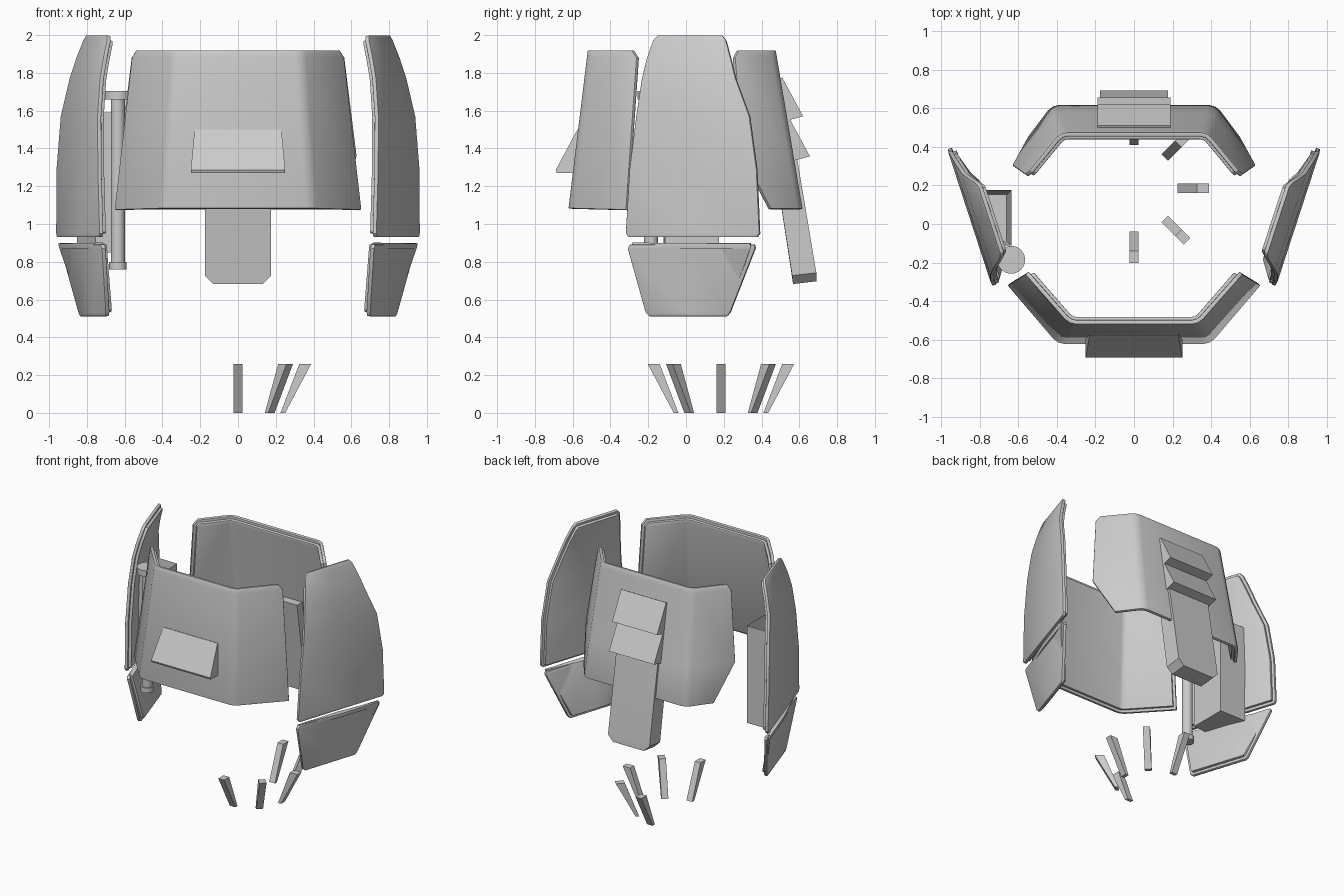
import bpy, bmesh, math
from mathutils import Vector

if "Cube" in bpy.data.objects:
    bpy.data.objects.remove(bpy.data.objects["Cube"])

grey = bpy.data.materials.new("armour_grey")
grey.diffuse_color = (0.6, 0.6, 0.6, 1)
grey.use_nodes = True
grey.node_tree.nodes["Principled BSDF"].inputs["Base Color"].default_value = grey.diffuse_color


def finish(name, bm, mods=()):
    """Make an object, bake its modifiers and smooth only the soft edges."""
    me = bpy.data.meshes.new(name)
    bm.to_mesh(me)
    bm.free()
    ob = bpy.data.objects.new(name, me)
    bpy.context.collection.objects.link(ob)
    for kind, props in mods:
        m = ob.modifiers.new(kind, kind)
        for k, v in props.items():
            setattr(m, k, v)
    if mods:
        dg = bpy.context.evaluated_depsgraph_get()
        baked = bpy.data.meshes.new_from_object(ob.evaluated_get(dg))
        ob.modifiers.clear()
        ob.data = baked
    ob.data.materials.clear()
    ob.data.materials.append(grey)
    ob.data.polygons.foreach_set("use_smooth", [True] * len(ob.data.polygons))
    ob.data.set_sharp_from_angle(angle=math.radians(30))
    return ob


def shell(name, rows, mirror=False):
    """Outer plate from rows of points (top first), plus an inset inner liner."""
    for liner in (False, True):
        bm = bmesh.new()
        grid = [[bm.verts.new(p) for p in r] for r in rows]
        for a, b in zip(grid, grid[1:]):
            for i in range(len(a) - 1):
                bm.faces.new((a[i], b[i], b[i + 1], a[i + 1]))
        bm.normal_update()
        folds = [e for e in bm.edges if len(e.link_faces) == 2
                 and e.calc_face_angle() > math.radians(25)]
        if folds:
            bmesh.ops.bevel(bm, geom=folds, offset=0.035, segments=2,
                            profile=0.5, affect='EDGES')
        if liner:
            rim = bmesh.ops.inset_region(bm, faces=bm.faces[:], thickness=0.02,
                                         use_boundary=True, use_even_offset=True)
            bmesh.ops.delete(bm, geom=rim["faces"], context='FACES')
            bm.normal_update()
            for v, n in [(v, v.normal.copy()) for v in bm.verts]:
                v.co -= n * 0.012
        mods = [("SOLIDIFY", dict(thickness=0.03 if liner else 0.023, offset=-1)),
                ("BEVEL", dict(width=0.005, segments=2, limit_method='ANGLE',
                               angle_limit=math.radians(45)))]
        if mirror:
            mods.append(("MIRROR", dict(use_axis=(True, False, False))))
        finish(name + ("_liner" if liner else ""), bm, mods)


def hull(name, pts):
    bm = bmesh.new()
    for p in pts:
        bm.verts.new(p)
    res = bmesh.ops.convex_hull(bm, input=bm.verts[:])
    bmesh.ops.dissolve_limit(bm, angle_limit=0.02, verts=bm.verts[:], edges=bm.edges[:])
    bmesh.ops.recalc_face_normals(bm, faces=bm.faces[:])
    return finish(name, bm)


def wide(profile):
    """Mirror (half width, y, z) points in x."""
    return [(s * w, y, z) for w, y, z in profile for s in (-1, 1)]


def folded_row(end, fold, side):
    """Four points of a three-panel plate, ordered so that it faces outwards."""
    (ex, ey, ez), (fx, fy, fz) = end, fold
    return [(-ex * side, ey, ez), (-fx * side, fy, fz),
            (fx * side, fy, fz), (ex * side, ey, ez)]


def lerp(a, b, t):
    return tuple(Vector(a).lerp(Vector(b), t))


# Chest plate and back plate, each with three panels
top, low = (0.335, -0.52, 1.92), (0.395, -0.622, 1.083)
shell("chest_plate", [folded_row((0.54, -0.288, 1.92), top, 1),
                      folded_row((0.563, -0.262, 1.88), lerp(top, low, 0.045), 1),
                      folded_row((0.655, -0.318, 1.075), low, 1)])
top, low = (0.38, 0.475, 1.92), (0.425, 0.617, 1.08)
shell("back_plate", [folded_row((0.54, 0.28, 1.92), top, -1),
                     folded_row((0.565, 0.26, 1.88), lerp(top, low, 0.045), -1),
                     folded_row((0.63, 0.305, 1.36), lerp(top, low, 0.667), -1),
                     folded_row((0.55, 0.45, 1.08), low, -1)])


# Side panels: flat across, turned outward to the back, bent in at top and bottom
def side_rows(spec):
    rows = []
    for z, y0, y1, bend in spec:
        rows.append([(0.735 + (y + 0.315) * 0.326 + bend, y, z)
                     for y in (y0, (y0 + y1) / 2, y1)])
    return rows


shell("upper_side_panels", side_rows([
    (2.0, -0.15, 0.19, -0.095), (1.975, -0.175, 0.21, -0.087),
    (1.88, -0.208, 0.235, -0.057), (1.77, -0.235, 0.262, -0.03),
    (1.57, -0.265, 0.335, -0.007), (1.29, -0.30, 0.373, 0.003),
    (0.95, -0.32, 0.388, 0.0), (0.93, -0.305, 0.375, 0.0)]), mirror=True)
shell("lower_side_panels", side_rows([
    (0.89, -0.30, 0.36, -0.013), (0.87, -0.31, 0.365, -0.016),
    (0.53, -0.215, 0.232, -0.067), (0.51, -0.195, 0.215, -0.07)]), mirror=True)

# Chest box
hull("chest_box", wide([(0.23, -0.575, 1.50), (0.23, -0.54, 1.50),
                        (0.25, -0.69, 1.285), (0.25, -0.684, 1.27),
                        (0.25, -0.58, 1.27)]))

# Spine slab with cut lower corners, and the two wedges above it
hull("spine_slab", wide([(0.175, 0.583, 1.38), (0.175, 0.46, 1.38),
                         (0.175, 0.69, 0.742), (0.175, 0.562, 0.727),
                         (0.13, 0.692, 0.697), (0.13, 0.567, 0.682)]))
for i, (dy, dz) in enumerate([(0, 0), (0.036, -0.212)]):
    hull(f"back_wedge_{i + 1}", wide([
        (0.19, 0.51 + dy, 1.775 + dz), (0.19, 0.49 + dy, 1.765 + dz),
        (0.19, 0.62 + dy, 1.57 + dz), (0.19, 0.525 + dy, 1.545 + dz)]))

# Open holster behind the left side panel
bm = bmesh.new()
base = bm.faces.new([bm.verts.new((x, y, 1.59)) for x, y in
                     [(-0.635, -0.11), (-0.635, 0.175), (-0.853, 0.175), (-0.755, -0.12)]])
ext = bmesh.ops.extrude_face_region(bm, geom=[base], use_keep_orig=True)
for v in [g for g in ext["geom"] if isinstance(g, bmesh.types.BMVert)]:
    v.co.z = 0.85
bmesh.ops.recalc_face_normals(bm, faces=bm.faces[:])
mouth = max(bm.faces, key=lambda f: f.calc_center_median().z)
bmesh.ops.inset_region(bm, faces=[mouth], thickness=0.025, use_even_offset=True)
for v in mouth.verts:
    v.co.z -= 0.68
finish("holster", bm)

# Baton with a wide top cap and a small foot, beside the holster
for name, r, z0, z1 in [("baton_shaft", 0.037, 0.78, 1.68),
                        ("baton_cap", 0.072, 1.66, 1.705),
                        ("baton_foot", 0.046, 0.76, 0.80)]:
    bm = bmesh.new()
    bmesh.ops.create_cone(bm, cap_ends=True, segments=32, radius1=r, radius2=r, depth=z1 - z0)
    bmesh.ops.translate(bm, verts=bm.verts[:], vec=(-0.636, -0.185, (z0 + z1) / 2))
    finish(name, bm)

# Five nozzle petals in a half ring
for k in range(5):
    a = math.radians(-90 + 45 * k)
    out, side = Vector((math.cos(a), math.sin(a), 0)), Vector((-math.sin(a), math.cos(a), 0))
    pts = [Vector((0, 0.185, z)) + out * r + side * s
           for r, z in [(0.388, 0.26), (0.325, 0.26), (0.225, 0.0), (0.25, 0.0)]
           for s in (-0.024, 0.024)]
    hull(f"nozzle_petal_{k + 1}", pts)
